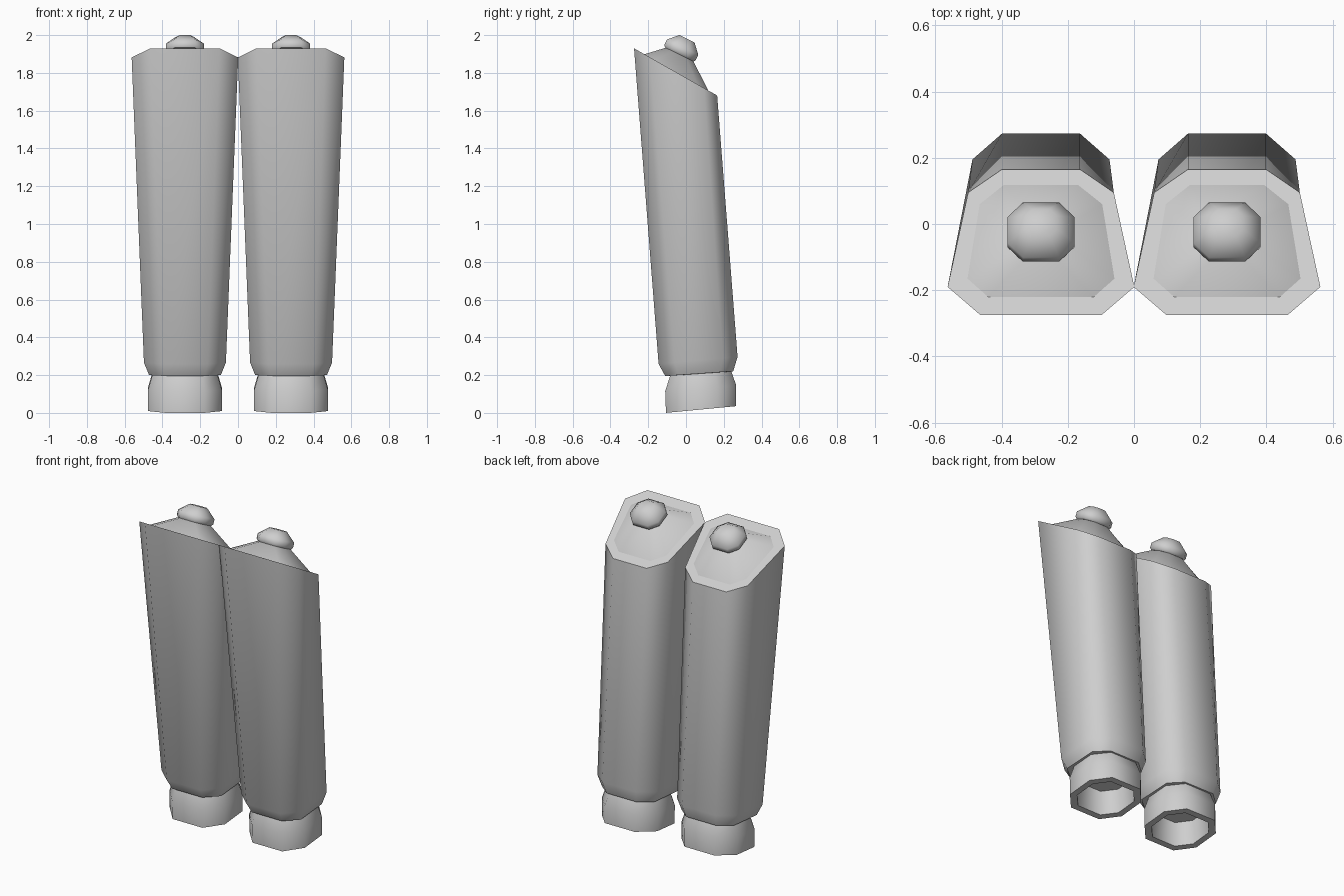
import bpy, bmesh, math

if "Cube" in bpy.data.objects:
    bpy.data.objects.remove(bpy.data.objects["Cube"])

grey = bpy.data.materials.new("light grey")
grey.diffuse_color = (0.62, 0.62, 0.62, 1)
grey.use_nodes = True
grey.node_tree.nodes["Principled BSDF"].inputs["Base Color"].default_value = grey.diffuse_color
CX = 0.281  # sideways offset of each tube


def octagon(ys, ws, z0, slope):
    """Eight-sided ring: four depths, four half widths, on a tilted plane."""
    half = list(zip(ys, ws))
    pts = [(w, y) for y, w in half] + [(-w, y) for y, w in reversed(half)]
    return [(x, y, z0 + slope * y) for x, y in pts]


def even(cy, rx, ry, zc, slope):
    """Regular cut-corner ring centred at depth cy and height zc."""
    k = 0.47
    return octagon([cy - ry, cy - ry * k, cy + ry * k, cy + ry],
                   [rx * 0.54, rx, rx, rx * 0.54], zc - slope * cy, slope)


def loft(name, rings, cap_start=False, cap_end=False, angle=70):
    """Skin the rings into a tube, once for each side."""
    for side in (-1, 1):
        bm = bmesh.new()
        loops = [[bm.verts.new((x + side * CX, y, z)) for x, y, z in r] for r in rings]
        for a, b in zip(loops, loops[1:]):
            for i in range(8):
                j = (i + 1) % 8
                bm.faces.new((a[i], a[j], b[j], b[i]))
        if cap_start:
            bm.faces.new(list(reversed(loops[0])))
        if cap_end:
            bm.faces.new(loops[-1])
        me = bpy.data.meshes.new(name)
        bm.to_mesh(me)
        bm.free()
        me.materials.append(grey)
        ob = bpy.data.objects.new(name + ("_left" if side < 0 else "_right"), me)
        bpy.context.collection.objects.link(ob)
        bpy.ops.object.select_all(action='DESELECT')
        ob.select_set(True)
        bpy.context.view_layer.objects.active = ob
        bpy.ops.object.shade_smooth_by_angle(angle=math.radians(angle))


# Slanted top plane: height falls towards the back
SL = -0.568
Z0 = 1.93 + SL * 0.275

# Tapered body with a chamfered lower end and a ledge around the neck
top_ring = octagon([-0.275, -0.19, 0.095, 0.165], [0.183, 0.282, 0.22, 0.118], Z0, SL)
low_ring = octagon([-0.145, -0.06, 0.195, 0.273], [0.12, 0.217, 0.207, 0.118], 0.272, 0.09)
end_ring = octagon([-0.11, -0.04, 0.18, 0.25], [0.105, 0.19, 0.185, 0.105], 0.203, 0.07)
neck_ring = even(0.078, 0.172, 0.162, 0.208, 0.07)
loft("body", [end_ring, low_ring, top_ring])
loft("body_ledge", [neck_ring, end_ring])

# Flat lip around the slanted top
lip_in = octagon([-0.22, -0.165, 0.06, 0.118], [0.16, 0.222, 0.185, 0.112], Z0, SL)
loft("lip", [top_ring, lip_in])

# Shoulder rising from the lip to the cap
CS = -0.49
loft("shoulder", [lip_in, even(-0.033, 0.085, 0.07, 1.90, CS)], cap_end=True)

# Domed cap, tilted with the shoulder
loft("cap", [even(-0.036, 0.092, 0.076, 1.898, CS),
             even(-0.031, 0.101, 0.083, 1.908, CS),
             even(-0.018, 0.101, 0.083, 1.936, CS),
             even(0.005, 0.048, 0.040, 1.981, CS)],
     cap_start=True, cap_end=True, angle=50)

# Hollow flared nozzle at the foot
loft("nozzle", [even(0.08, 0.150, 0.142, 0.17, 0.09),
                even(0.08, 0.156, 0.148, 0.018, 0.095),
                even(0.08, 0.195, 0.186, 0.018, 0.095),
                even(0.078, 0.195, 0.188, 0.13, 0.08),
                neck_ring], cap_start=True)
